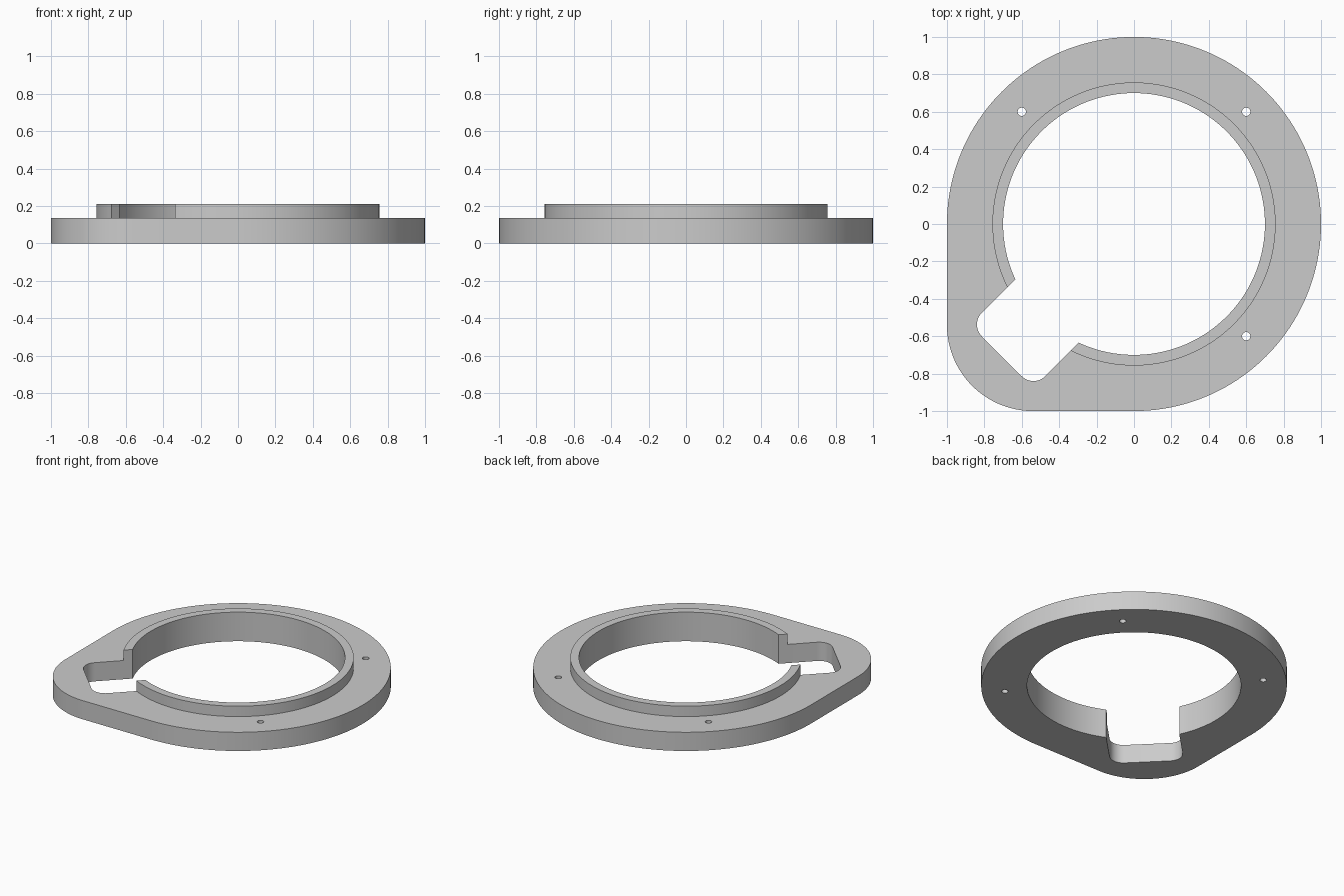
import bpy, bmesh
from math import radians, degrees, asin, cos, sin
from mathutils import Matrix

cube = bpy.data.objects.get("Cube")
if cube:
    bpy.data.objects.remove(cube, do_unlink=True)

PLATE_TOP, RING_TOP = 0.135, 0.21
BORE, RING_OUTER = 0.70, 0.757
SLOT_HALF, SLOT_END, SLOT_FILLET = 0.24, 1.0, 0.09
LOBE = 0.46

grey = bpy.data.materials.new("light_grey")
grey.use_nodes = True
grey.diffuse_color = (0.6, 0.6, 0.6, 1)
grey.node_tree.nodes["Principled BSDF"].inputs["Base Color"].default_value = grey.diffuse_color


def arc(cx, cy, r, start, end, steps):
    """Points along an arc, angles in degrees."""
    angles = [radians(start + (end - start) * i / steps) for i in range(steps + 1)]
    return [(cx + r * cos(a), cy + r * sin(a)) for a in angles]


def slab(name, loops, z0, z1):
    """Extrude closed outlines (first outer, then holes) between two heights."""
    curve = bpy.data.curves.new(name, 'CURVE')
    curve.dimensions = '2D'
    curve.fill_mode = 'BOTH'
    curve.extrude = (z1 - z0) / 2
    for pts in loops:
        spline = curve.splines.new('POLY')
        spline.points.add(len(pts) - 1)
        for p, (x, y) in zip(spline.points, pts):
            p.co = (x, y, 0, 1)
        spline.use_cyclic_u = True
    obj = bpy.data.objects.new(name, curve)
    bpy.context.collection.objects.link(obj)
    bpy.ops.object.select_all(action='DESELECT')
    obj.select_set(True)
    bpy.context.view_layer.objects.active = obj
    bpy.ops.object.convert(target='MESH')
    obj = bpy.context.object
    obj.name = name
    # Weld caps to walls and lift onto the base height
    bm = bmesh.new()
    bm.from_mesh(obj.data)
    bmesh.ops.remove_doubles(bm, verts=bm.verts, dist=0.0001)
    bmesh.ops.recalc_face_normals(bm, faces=bm.faces)
    bmesh.ops.transform(bm, matrix=Matrix.Translation((0, 0, (z0 + z1) / 2)), verts=bm.verts)
    bm.to_mesh(obj.data)
    bm.free()
    obj.data.materials.clear()
    obj.data.materials.append(grey)
    bpy.ops.object.shade_smooth_by_angle(angle=radians(30))
    return obj


# Bore arc, open toward the slot on the 225 degree diagonal
def open_arc(r, steps=120):
    gap = degrees(asin(SLOT_HALF / r))
    return arc(0, 0, r, -135 + gap, 225 - gap, steps)


# Slot with two rounded corners, drawn along +x then turned to the diagonal
cu, cv = SLOT_END - SLOT_FILLET, SLOT_HALF - SLOT_FILLET
slot = arc(cu, -cv, SLOT_FILLET, -90, 0, 10) + arc(cu, cv, SLOT_FILLET, 0, 90, 10)
c, s = cos(radians(225)), sin(radians(225))
slot = [(x * c - y * s, x * s + y * c) for x, y in slot]
bore = open_arc(BORE) + slot

# Base plate: round body with a lobe at the front right, and three screw holes
outline = arc(0, 0, 1, -90, 180, 120) + arc(LOBE - 1, LOBE - 1, LOBE, 180, 270, 40)
holes = [arc(x, y, 0.022, 0, 345, 23) for x, y in ((-0.6, 0.6), (0.6, 0.6), (0.6, -0.6))]
slab("base_plate", [outline, bore] + holes, 0, PLATE_TOP)

# Raised collar around the bore
collar = open_arc(RING_OUTER) + open_arc(BORE)[::-1]
slab("raised_collar", [collar], PLATE_TOP, RING_TOP)
